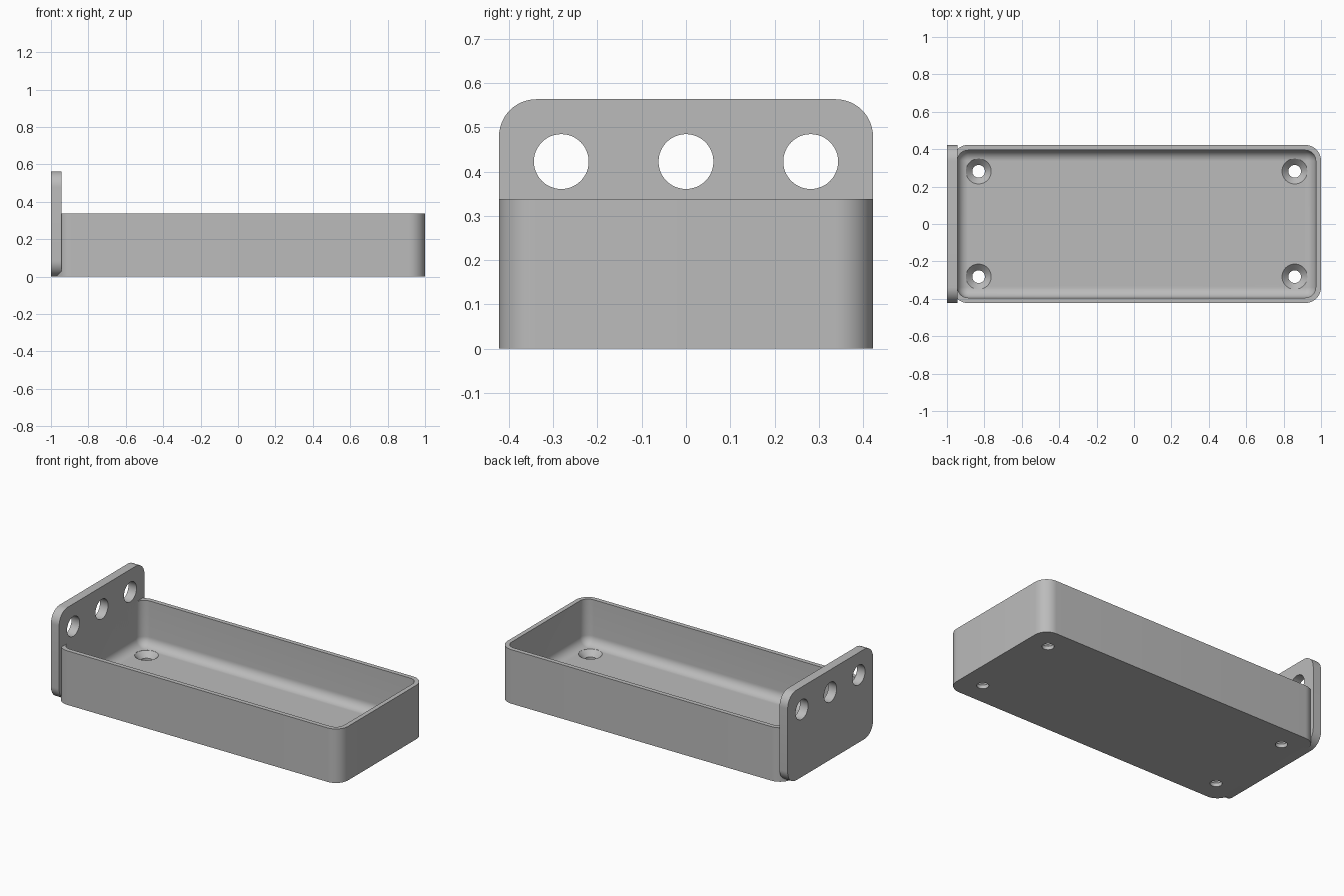
import bpy, bmesh, math
from mathutils import Matrix, Vector

cube = bpy.data.objects.get("Cube")
if cube:
    bpy.data.objects.remove(cube, do_unlink=True)

U = 2 / 71               # one design unit; the model is 71 units long
HALF_W = 15 * U
X0, X1 = -1 + U, 1.0     # tray ends
TRAY_H = 12 * U
FLOOR = 2 * U
WALL = U
R = 3 * U                # outer corner radius
FILLET = 2 * U           # inner corner and floor radius

grey = bpy.data.materials.new("plain grey")
grey.use_nodes = True
colour = (0.5, 0.5, 0.5, 1)
grey.diffuse_color = colour
grey.node_tree.nodes["Principled BSDF"].inputs["Base Color"].default_value = colour


def rounded_rect(a0, a1, b0, b1, r, steps=12):
    """Counter-clockwise outline of a rectangle with round corners."""
    pts = []
    corners = [(a1 - r, b1 - r), (a0 + r, b1 - r), (a0 + r, b0 + r), (a1 - r, b0 + r)]
    for q, (ca, cb) in enumerate(corners):
        for i in range(steps + 1):
            t = (q + i / steps) * math.pi / 2
            pts.append((ca + r * math.cos(t), cb + r * math.sin(t)))
    return pts


def loft(name, rings):
    """Closed solid through a list of equal rings."""
    bm = bmesh.new()
    loops = [[bm.verts.new(p) for p in ring] for ring in rings]
    for a, b in zip(loops, loops[1:]):
        for i in range(len(a)):
            j = (i + 1) % len(a)
            bm.faces.new((a[i], a[j], b[j], b[i]))
    bm.faces.new(loops[0][::-1])
    bm.faces.new(loops[-1])
    bmesh.ops.remove_doubles(bm, verts=bm.verts, dist=1e-6)
    bmesh.ops.recalc_face_normals(bm, faces=bm.faces)
    mesh = bpy.data.meshes.new(name)
    bm.to_mesh(mesh)
    bm.free()
    mesh.materials.append(grey)
    obj = bpy.data.objects.new(name, mesh)
    bpy.context.collection.objects.link(obj)
    return obj


def spun_cutter(name, profile, axis, places):
    """Round cutters from (radius, height) pairs, one at each place."""
    turn = Vector((0, 0, 1)).rotation_difference(Vector(axis)).to_matrix()
    cutters = []
    for p in places:
        rings = []
        for r, h in profile:
            rings.append([Vector(p) + turn @ Vector((r * math.cos(k * math.tau / 48),
                                                     r * math.sin(k * math.tau / 48), h))
                          for k in range(48)])
        cutters.append(loft(name, rings))
    return cutters


def cut(obj, cutters):
    """Subtract the cutters, remove them and shade the curved faces smooth."""
    bpy.context.view_layer.objects.active = obj
    for c in cutters:
        mod = obj.modifiers.new("hole", "BOOLEAN")
        mod.operation = "DIFFERENCE"
        mod.solver = "EXACT"
        mod.object = c
        bpy.ops.object.modifier_apply(modifier=mod.name)
        bpy.data.objects.remove(c, do_unlink=True)
    bpy.ops.object.select_all(action="DESELECT")
    obj.select_set(True)
    bpy.ops.object.shade_smooth_by_angle(angle=math.radians(30))


def tray_ring(inset, radius, z):
    outline = rounded_rect(X0 + inset, X1 - inset, -HALF_W + inset, HALF_W - inset, radius)
    return [(x, y, z) for x, y in outline]


# Tray: outer wall, rim, inner wall, rounded transition to the floor
rings = [tray_ring(0, R, 0), tray_ring(0, R, TRAY_H), tray_ring(WALL, FILLET, TRAY_H)]
for i in range(11):
    t = i / 10 * math.pi / 2
    radius = max(FILLET * math.cos(t), 1e-4)
    rings.append(tray_ring(WALL + FILLET * (1 - math.cos(t)), radius,
                           FLOOR + FILLET * (1 - math.sin(t))))
tray = loft("tray", rings)

# Countersunk screw holes in the tray floor
screw = [(1.2 * U, -U), (1.2 * U, 0.8 * U), (2.4 * U, FLOOR), (2.4 * U, FLOOR + U)]
places = [(x, y, 0) for x in (X0 + 5 * U, X1 - 5 * U) for y in (-10 * U, 10 * U)]
cut(tray, spun_cutter("screw_cutter", screw, (0, 0, 1), places))

# End plate with three round holes
side = rounded_rect(-HALF_W, HALF_W, 0, 20 * U, R)
plate = loft("end_plate", [[(x, y, z) for y, z in side] for x in (-1, -1 + 2 * U)])
bore = [(2.2 * U, -U), (2.2 * U, 3 * U)]
cut(plate, spun_cutter("plate_cutter", bore, (1, 0, 0),
                       [(-1, y * U, 15 * U) for y in (-10, 0, 10)]))
